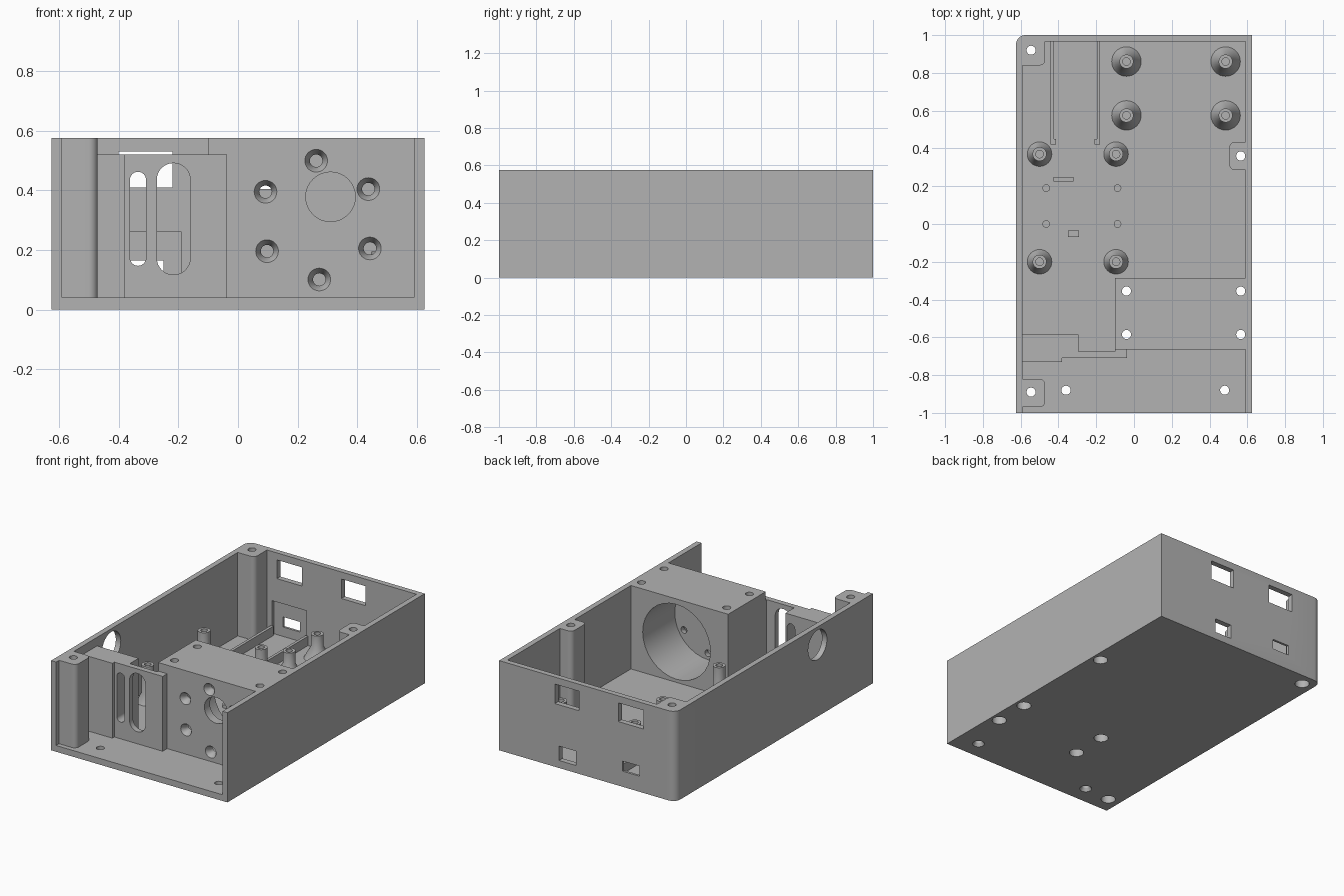
import bpy, bmesh, math
from mathutils import Matrix, Vector

old = bpy.data.objects.get("Cube")
if old:
    bpy.data.objects.remove(old, do_unlink=True)

grey = bpy.data.materials.new("plain_grey")
grey.use_nodes = True
grey.diffuse_color = (0.45, 0.45, 0.45, 1)
grey.node_tree.nodes["Principled BSDF"].inputs["Base Color"].default_value = grey.diffuse_color

FLOOR, TOP = 0.04, 0.575
parts = []


def finish(bm, name, cutter=False):
    bmesh.ops.recalc_face_normals(bm, faces=bm.faces)
    mesh = bpy.data.meshes.new(name)
    bm.to_mesh(mesh)
    bm.free()
    mesh.materials.append(grey)
    obj = bpy.data.objects.new(name, mesh)
    bpy.context.collection.objects.link(obj)
    if cutter:
        obj.hide_render = True
    else:
        parts.append(obj)
    return obj


def prism(name, outline, z0, z1, round_at=(), radius=0.03, cutter=False):
    """Extrude an xy outline, rounding the vertical edges at the given corners."""
    bm = bmesh.new()
    face = bm.faces.new([bm.verts.new((x, y, z0)) for x, y in outline])
    new = bmesh.ops.extrude_face_region(bm, geom=[face])["geom"]
    bmesh.ops.translate(bm, vec=(0, 0, z1 - z0),
                        verts=[v for v in new if isinstance(v, bmesh.types.BMVert)])
    for corner in round_at:
        edges = [e for e in bm.edges
                 if all((v.co.xy - Vector(corner)).length < 1e-4 for v in e.verts)]
        bmesh.ops.bevel(bm, geom=edges, offset=radius, segments=8, profile=0.5, affect="EDGES")
    return finish(bm, name, cutter)


def box(name, x, y, z, **options):
    outline = [(x[0], y[0]), (x[1], y[0]), (x[1], y[1]), (x[0], y[1])]
    return prism(name, outline, z[0], z[1], **options)


def turned(name, profile, place, axis="Z", sides=32, cutter=False):
    """Spin a (radius, height) profile, which starts and ends on the axis."""
    bm = bmesh.new()
    turn = {"Z": Matrix(), "Y": Matrix.Rotation(-math.pi / 2, 4, "X"),
            "X": Matrix.Rotation(math.pi / 2, 4, "Y")}[axis]
    rings = []
    for r, h in profile:
        count = sides if r > 0 else 1
        rings.append([bm.verts.new((r * math.cos(math.tau * i / count),
                                    r * math.sin(math.tau * i / count), h))
                      for i in range(count)])
    for a, b in zip(rings, rings[1:]):
        for i in range(sides):
            j = (i + 1) % sides
            quad = [a[i % len(a)], a[j % len(a)], b[j % len(b)], b[i % len(b)]]
            bm.faces.new(list(dict.fromkeys(quad)))
    bm.transform(Matrix.Translation(place) @ turn)
    return finish(bm, name, cutter)


def cut(obj, cutters):
    bpy.context.view_layer.objects.active = obj
    for c in cutters:
        mod = obj.modifiers.new("cut", "BOOLEAN")
        mod.operation, mod.solver, mod.object = "DIFFERENCE", "EXACT", c
        bpy.ops.object.modifier_apply(modifier=mod.name)


def rod(r, length, place, axis):
    return turned("hole_cutter", [(0, 0), (r, 0), (r, length), (0, length)], place, axis, cutter=True)


def through_hole(x, y):
    """Screw hole with a wide head recess from below."""
    return turned("screw_cutter", [(0, -0.02), (0.043, -0.02), (0.043, 0.1), (0.024, 0.1),
                                   (0.024, 0.7), (0, 0.7)], (x, y, 0), cutter=True)


# Screw holes
back_hole = through_hole(-0.545, 0.92)
front_hole = through_hole(-0.545, -0.89)
side_hole = through_hole(0.565, 0.36)
block_holes = [through_hole(x, y) for x in (-0.04, 0.565) for y in (-0.355, -0.585)]
sunk_holes = [turned("sunk_cutter", [(0, -0.02), (0.036, -0.02), (0.036, 0), (0.024, 0.02),
                                     (0.024, 0.1), (0, 0.1)], (x, -0.88, 0), cutter=True)
              for x in (-0.36, 0.48)]

# Case: floor and three walls, open at the front
case = box("case_shell", (-0.625, 0.625), (-1, 1), (0, TOP), round_at=[(-0.625, 1)], radius=0.05)
cavity = box("cavity_cutter", (-0.59, 0.59), (-1.1, 0.965), (FLOOR, 0.8), cutter=True)
recess = box("recess_cutter", (-0.435, -0.19), (0.9, 0.985), (FLOOR, 0.26), cutter=True)
windows = [box("window_cutter", x, (0.9, 1.1), z, cutter=True) for x, z in (
    ((0.058, 0.23), (0.405, 0.53)), ((-0.4, -0.22), (0.41, 0.53)),
    ((0.08, 0.2), (0.048, 0.14)), ((-0.37, -0.25), (0.1, 0.165)))]
cable_hole = rod(0.095, 0.2, (-0.7, -0.44, 0.46), "X")
cut(case, [cavity, recess, cable_hole, back_hole, front_hole, side_hole]
    + windows + block_holes + sunk_holes)

# Lid screw pillars
cut(box("back_pillar", (-0.59, -0.47), (0.84, 0.965), (FLOOR, TOP),
        round_at=[(-0.47, 0.84)]), [back_hole])
cut(box("front_pillar", (-0.59, -0.47), (-0.97, -0.82), (FLOOR, TOP),
        round_at=[(-0.47, -0.97), (-0.47, -0.82)]), [front_hole])
cut(box("side_pillar", (0.505, 0.59), (0.285, 0.435), (FLOOR, TOP),
        round_at=[(0.505, 0.285), (0.505, 0.435)]), [side_hole])

# Motor block: wide bore from behind, shaft hole and ring of screws in front
block = box("motor_block", (-0.1, 0.59), (-0.665, -0.285), (FLOOR, TOP))
mx, mz = 0.267, 0.3
cuts = [rod(0.24, 0.5, (mx, -0.61, mz), "Y"), rod(0.083, 0.2, (0.31, -0.75, 0.378), "Y")]
for i in range(6):
    a = math.radians(31.5 + 60 * i)
    cuts.append(turned("motor_screw_cutter",
                       [(0, -0.02), (0.038, -0.02), (0.038, 0), (0.021, 0.03), (0.021, 0.1), (0, 0.1)],
                       (mx + 0.199 * math.cos(a), -0.665, mz + 0.199 * math.sin(a)),
                       "Y", cutter=True))
cut(block, cuts + block_holes)

# Front panel with a thick right end and two upright slots
panel = prism("front_panel", [(-0.59, -0.73), (-0.38, -0.73), (-0.38, -0.71), (-0.037, -0.71),
                              (-0.037, -0.665), (-0.1, -0.665), (-0.1, -0.675),
                              (-0.295, -0.675), (-0.295, -0.585), (-0.59, -0.585)], FLOOR, 0.52)
slots = []
for x, half, low, high in ((-0.335, 0.027, 0.147, 0.462), (-0.216, 0.056, 0.117, 0.491)):
    slot = box("slot_cutter", (x - half, x + half), (low, high), (-0.2, 0.2),
               round_at=[(x + s * half, z) for s in (-1, 1) for z in (low, high)],
               radius=half * 0.999, cutter=True)
    slot.data.transform(Matrix.Translation((0, -0.65, 0)) @ Matrix.Rotation(math.pi / 2, 4, "X"))
    slots.append(slot)
cut(panel, slots)

# Board standoffs: cone foot, straight post, blind screw hole
for label, xs, ys, foot, cone_top, top in (
        ("short", (-0.04, 0.485), (0.575, 0.86), 0.078, 0.115, 0.195),
        ("tall", (-0.5, -0.095), (-0.2, 0.37), 0.065, 0.1, 0.28)):
    for x in xs:
        for y in ys:
            turned(label + "_standoff", [(0, FLOOR), (foot, FLOOR), (0.037, cone_top), (0.037, top),
                                         (0.02, top), (0.02, 0.08), (0, 0.08)], (x, y, 0))

# Slide rails with a small stop at the open end
for side, x in (("right", -0.432), ("left", -0.188)):
    inward = 1 if side == "right" else -1
    box(side + "_rail", (x - 0.009, x + 0.009), (0.42, 0.965), (FLOOR, 0.1))
    stop = sorted((x + inward * 0.009, x + inward * 0.02))
    box(side + "_rail_stop", stop, (0.42, 0.45), (FLOOR, 0.1))

# Floor pegs and board clips
for x in (-0.465, -0.087):
    for y in (0, 0.19):
        turned("floor_peg", [(0, FLOOR), (0.02, FLOOR), (0.02, 0.06), (0, 0.06)], (x, y, 0), sides=20)
box("back_clip", (-0.425, -0.32), (0.225, 0.25), (FLOOR, 0.08))
box("front_clip", (-0.35, -0.29), (-0.068, -0.035), (FLOOR, 0.08))

# Remove the cutters and shade the curved faces
for obj in [o for o in bpy.data.objects if o.name.split(".")[0].endswith("_cutter")]:
    bpy.data.objects.remove(obj, do_unlink=True)
bpy.ops.object.select_all(action="DESELECT")
for obj in parts:
    obj.select_set(True)
bpy.context.view_layer.objects.active = case
bpy.ops.object.shade_smooth_by_angle(angle=math.radians(30))
